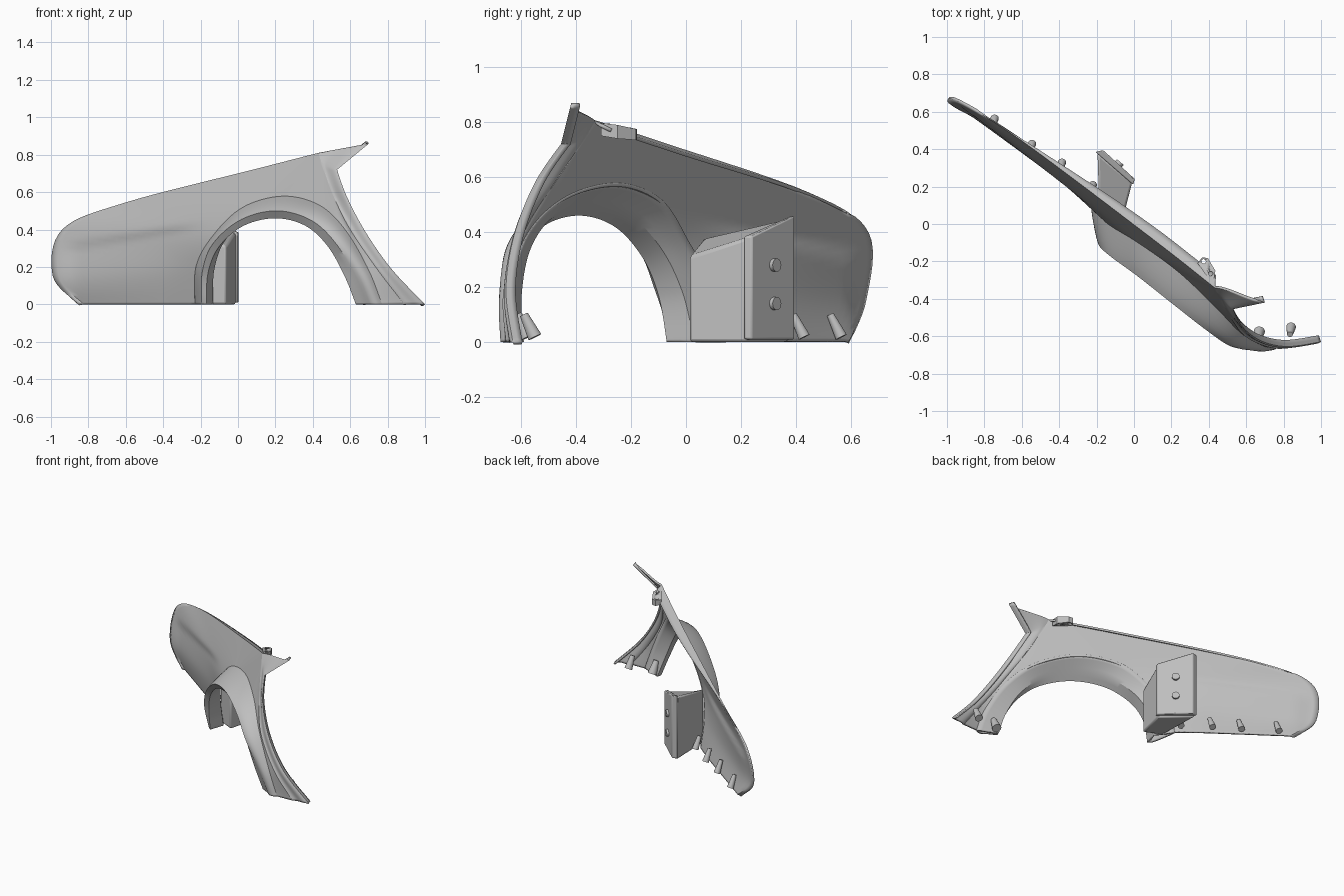
import bpy
import bmesh
from mathutils import Vector

cube = bpy.data.objects.get("Cube")
if cube:
    bpy.data.objects.remove(cube, do_unlink=True)

GREY = (0.52, 0.52, 0.52, 1.0)
paint = bpy.data.materials.new("light grey")
paint.use_nodes = True
paint.diffuse_color = GREY
paint.node_tree.nodes["Principled BSDF"].inputs["Base Color"].default_value = GREY


def finish(name, bm, thickness=0.0, bevel=0.0):
    """Turn a bmesh into a smooth shaded, painted object."""
    mesh = bpy.data.meshes.new(name)
    bm.to_mesh(mesh)
    bm.free()
    mesh.materials.append(paint)
    obj = bpy.data.objects.new(name, mesh)
    bpy.context.collection.objects.link(obj)
    for other in bpy.context.selected_objects:
        other.select_set(False)
    obj.select_set(True)
    bpy.context.view_layer.objects.active = obj
    bpy.ops.object.shade_smooth_by_angle(angle=0.45)
    if thickness:
        solid = obj.modifiers.new("sheet thickness", "SOLIDIFY")
        solid.thickness = thickness
        solid.offset = -1
    if bevel:
        mod = obj.modifiers.new("soft edges", "BEVEL")
        mod.width = bevel
        mod.segments = 2
    return obj


def spline(points, u, corner=None):
    """Smooth curve through the points, sharp at the corner index."""
    pts = [Vector(p) for p in points]
    last = len(pts) - 1

    def tangent(i):
        if i == corner:
            return Vector()
        return (pts[min(i + 1, last)] - pts[max(i - 1, 0)]) / 2

    i = min(int(u * last + 1e-6), last - 1)
    t = u * last - i
    a, b = pts[i], pts[i + 1]
    return (a * (2*t**3 - 3*t*t + 1) + tangent(i) * (t**3 - 2*t*t + t)
            + b * (3*t*t - 2*t**3) + tangent(i + 1) * (t**3 - t*t))


def step(a, b, v):
    t = max(0.0, min(1.0, (v - a) / (b - a)))
    return t * t * (3 - 2 * t)


def between(low, high, parts, shape=None):
    """Rows of points blended from one row to the next, without the last."""
    rows = []
    for k in range(parts):
        row = [p.lerp(q, k / parts) for p, q in zip(low, high)]
        rows.append([shape(p, k / parts) for p in row] if shape else row)
    return rows


def loft(name, patches, thickness):
    """One sheet from several patches of point rows, welded together."""
    bm = bmesh.new()
    for rows in patches:
        grid = [[bm.verts.new(p) for p in row] for row in rows]
        for low, high in zip(grid, grid[1:]):
            for j in range(len(low) - 1):
                bm.faces.new((low[j], low[j + 1], high[j + 1], high[j]))
    bmesh.ops.remove_doubles(bm, verts=bm.verts, dist=1e-4)
    return finish(name, bm, thickness)


def prism(name, plan, bevel=0.0):
    """Upright block from plan corners given as x, y, bottom, top."""
    bm = bmesh.new()
    base = [bm.verts.new((x, y, low)) for x, y, low, high in plan]
    top = [bm.verts.new((x, y, high)) for x, y, low, high in plan]
    bm.faces.new(base)
    bm.faces.new(top)
    for i in range(len(plan)):
        k = (i + 1) % len(plan)
        bm.faces.new((base[i], base[k], top[k], top[i]))
    bmesh.ops.recalc_face_normals(bm, faces=bm.faces)
    return finish(name, bm, bevel=bevel)


def rod(name, start, end, r1, r2):
    start, end = Vector(start), Vector(end)
    axis = end - start
    bm = bmesh.new()
    bmesh.ops.create_cone(bm, cap_ends=True, segments=20, radius1=r1,
                          radius2=r2, depth=axis.length)
    turn = axis.to_track_quat("Z", "Y").to_matrix().to_4x4()
    turn.translation = (start + end) / 2
    bm.transform(turn)
    return finish(name, bm)


# Guide curves, from the rear foot of the wheel arch over to the front foot
LIP = [(-.17, -.07, 0), (-.16, -.1, .17), (-.1, -.16, .31), (.03, -.26, .42),
       (.2, -.39, .46), (.36, -.52, .42), (.48, -.6, .31), (.57, -.63, .15),
       (.63, -.62, 0)]
RIDGE = [(-.195, -.05, 0), (-.19, -.11, .18), (-.13, -.17, .33),
         (.02, -.28, .455), (.21, -.43, .5), (.39, -.57, .45),
         (.52, -.655, .33), (.63, -.665, .15), (.69, -.65, 0)]
FLARE = [(-.23, .135, 0), (-.225, .085, .2), (-.14, 0, .36), (.02, -.1, .515),
         (.24, -.26, .575), (.44, -.45, .525), (.58, -.59, .39),
         (.7, -.655, .18), (.77, -.66, 0)]
OUTLINE = [(-.85, .58, 0), (-.99, .645, .15), (-.94, .655, .4),
           (-.6, .445, .545), (.1, -.08, .725), (.43, -.34, .81),
           (.455, -.39, .73), (.51, -.49, .58), (.6, -.605, .4),
           (.75, -.665, .18), (.89, -.655, 0)]
FRONT = [(.7, -.42, .86), (.53, -.455, .72), (.58, -.55, .58),
         (.68, -.625, .39), (.82, -.655, .19), (1, -.63, 0)]
RETURN = [(.035, .1, 0), (.03, .07, .03), (.02, .05, .04), (.005, .035, .03),
          (.01, .03, 0)]

N = 80
lip, ridge, flare, offset = ([spline(c, i / N) for i in range(N + 1)]
                             for c in (LIP, RIDGE, FLARE, RETURN))
outline = [spline(OUTLINE, i / N, 5) for i in range(N + 1)]
inner = [p + q for p, q in zip(lip, offset)]
backing = [p + Vector((.01, .014, 0)) for p in flare]


def flank(p, t):
    """Press a shallow recess into the rear flank below its fold line."""
    fold = .34 + .16 * (p.x + .9)
    reach = step(-.97, -.85, p.x) * (1 - step(-.4, -.12, p.x))
    p.y += .018 * reach * (1 - step(fold - .06, fold, p.z))
    return p


def round_flare(p, t):
    p.y -= .02 * 4 * t * (1 - t)
    return p


def groove(p, t):
    p.y += .014 * 4 * t * (1 - t) * (1 - 2 * t)
    return p


# Main skin: closed inner channel, arch lip, flared arch and body side
skin = between(backing, inner, 4) + between(inner, lip, 2)
skin += between(lip, ridge, 2) + between(ridge, flare, 5, round_flare)
skin += between(flare, outline, 24, flank) + [outline]

# Narrow flange turned inward along the upper edge
half = N // 2
crest = outline[half // 2:half + 1]
turned = []
for p in crest:
    width = step(-.85, .2, p.x)
    turned.append(p + Vector((.01, .065, -.032)) * width)
flange = between(crest, turned, 2) + [turned]

# Front strip with the pointed upper corner and rolled edge
front = [spline(FRONT, i / half, 1) for i in range(half + 1)]
rolled = [p + Vector((-.012, .035, 0)) for p in front]
strip = between(outline[half:], front, 8, groove)
strip += between(front, rolled, 2) + [rolled]
loft("fender_skin", (skin, flange, strip), .013)

# Rear bracket behind the arch, with its end plate and bolts
prism("bracket_body", [(-.195, .38, 0, .45), (-.01, .22, 0, .38),
                       (-.065, .01, 0, .31), (-.185, .065, 0, .38)], .012)
prism("bracket_plate", [(-.205, .385, .01, .46), (-.165, .395, .01, .46),
                        (.005, .24, .01, .385), (-.005, .21, .01, .385)], .006)
for i, z in enumerate((.14, .28)):
    rod(f"bracket_bolt_{i}", (-.1, .3, z), (-.073, .331, z), .024, .024)

# Upper mounting tab with two through holes
tab = prism("mounting_tab", [(.34, -.21, .74, .775), (.365, -.178, .735, .775),
                             (.395, -.182, .735, .775), (.435, -.25, .74, .79),
                             (.425, -.31, .75, .797), (.39, -.28, .75, .795)])
for x, y in ((.372, -.2), (.41, -.265)):
    cutter = rod("tab_hole_cutter", (x, y, .7), (x, y, .85), .012, .012)
    cutter.hide_render = True
    cut = tab.modifiers.new("hole", "BOOLEAN")
    cut.object = cutter
    bpy.context.view_layer.objects.active = tab
    bpy.ops.object.modifier_apply(modifier=cut.name)
    bpy.data.objects.remove(cutter, do_unlink=True)

# Locating pegs along the lower edge
for i, (x, y, r) in enumerate(((-.745, .565, .022), (-.545, .43, .022),
                               (-.385, .33, .022), (-.22, .21, .022),
                               (.84, -.55, .026), (.67, -.575, .03))):
    rod(f"lower_peg_{i}", (x, y, .018), (x - .006, y - .04, .1), r, r * .6)
